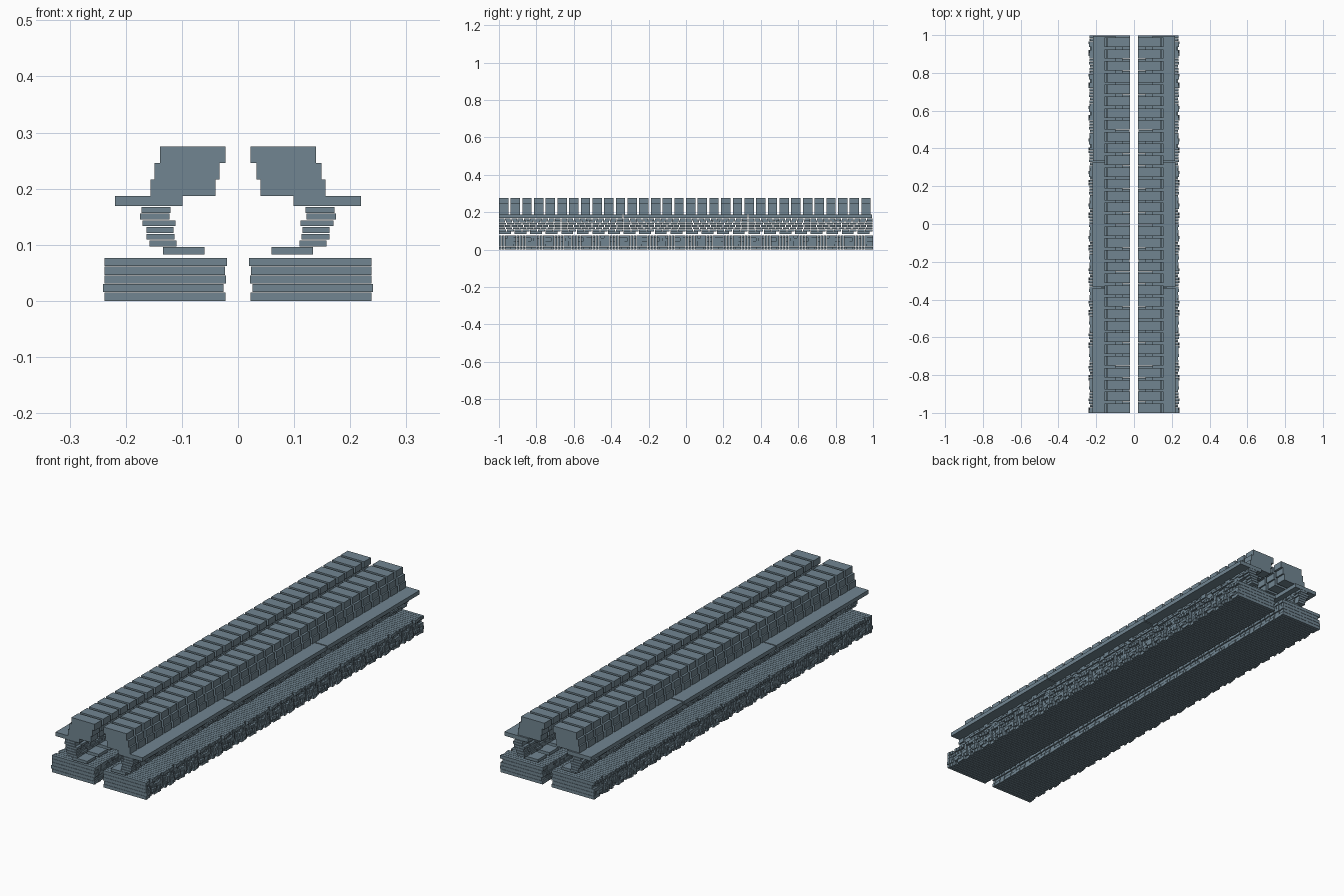
import bpy, bmesh, random
from mathutils import Matrix, Vector

if "Cube" in bpy.data.objects:
    bpy.data.objects.remove(bpy.data.objects["Cube"])

random.seed(4)

slate = bpy.data.materials.new("slate_blue_grey")
slate.diffuse_color = (0.165, 0.235, 0.283, 1)
slate.use_nodes = True
slate.node_tree.nodes["Principled BSDF"].inputs["Base Color"].default_value = slate.diffuse_color


def mirrored_boxes(name, boxes):
    """One mesh of axis-aligned boxes (x0, x1, y0, y1, z0, z1), mirrored over x = 0."""
    bm = bmesh.new()
    for x0, x1, y0, y1, z0, z1 in boxes:
        centre = Vector((x0 + x1, y0 + y1, z0 + z1)) / 2
        size = Matrix.Diagonal((x1 - x0, y1 - y0, z1 - z0, 1))
        bmesh.ops.create_cube(bm, size=1, matrix=Matrix.Translation(centre) @ size)
    mesh = bpy.data.meshes.new(name)
    bm.to_mesh(mesh)
    bm.free()
    mesh.materials.append(slate)
    ob = bpy.data.objects.new(name, mesh)
    bpy.context.collection.objects.link(ob)
    mod = ob.modifiers.new("both_sides", 'MIRROR')
    mod.use_mirror_merge = False
    return ob


def row(x0, x1, z0, z1, pitch_count, gap, inner=0.0, outer=0.0, cycle=11):
    """Row of pieces along y whose ends vary in a repeating pattern."""
    pitch = 2 / pitch_count
    ends = [(random.random() * inner, random.random() * outer) for _ in range(cycle)]
    ends[0] = (0, 0)
    out = []
    for i in range(pitch_count):
        a, b = ends[i % cycle]
        y = -1 + i * pitch
        out.append((x0 + a, x1 - b, y, y + pitch - gap, z0, z1))
    return out


# base: five layers of narrow cross slats with ragged outer ends
for i, (x0, x1) in enumerate([(.022, .238), (.026, .241), (.021, .238),
                              (.023, .238), (.020, .238)]):
    z = 0.0155 * i
    mirrored_boxes(f"base_slats_{i + 1}",
                   row(x0, x1, z, z + 0.0145, 128, 0.0015, 0.003, 0.014))

# footing blocks
mirrored_boxes("footing_blocks", row(.06, .134, .083, .096, 24, .02, 0, .004))

# thin stacked courses of the wall
courses = [(.110, .158), (.113, .163), (.115, .163),
           (.111, .170), (.122, .175), (.120, .172)]
for i, (x0, x1) in enumerate(courses):
    z = 0.097 + 0.012 * i
    mirrored_boxes(f"wall_course_{i + 1}",
                   row(x0, x1, z, z + 0.0105, 48 + 6 * (i % 3), .004, .006, .008, 5))

# ledge: three long planks per side
mirrored_boxes("ledge_planks", row(.099, .219, .169, .187, 3, .005, 0, .002, 3))

# top: stepped blocks leaning inward
for i, (x0, x1) in enumerate([(.040, .156), (.033, .149), (.022, .139)]):
    z = 0.187 + 0.0293 * i
    mirrored_boxes(f"top_blocks_{i + 1}", row(x0, x1, z, z + 0.0293, 32, .0125))
